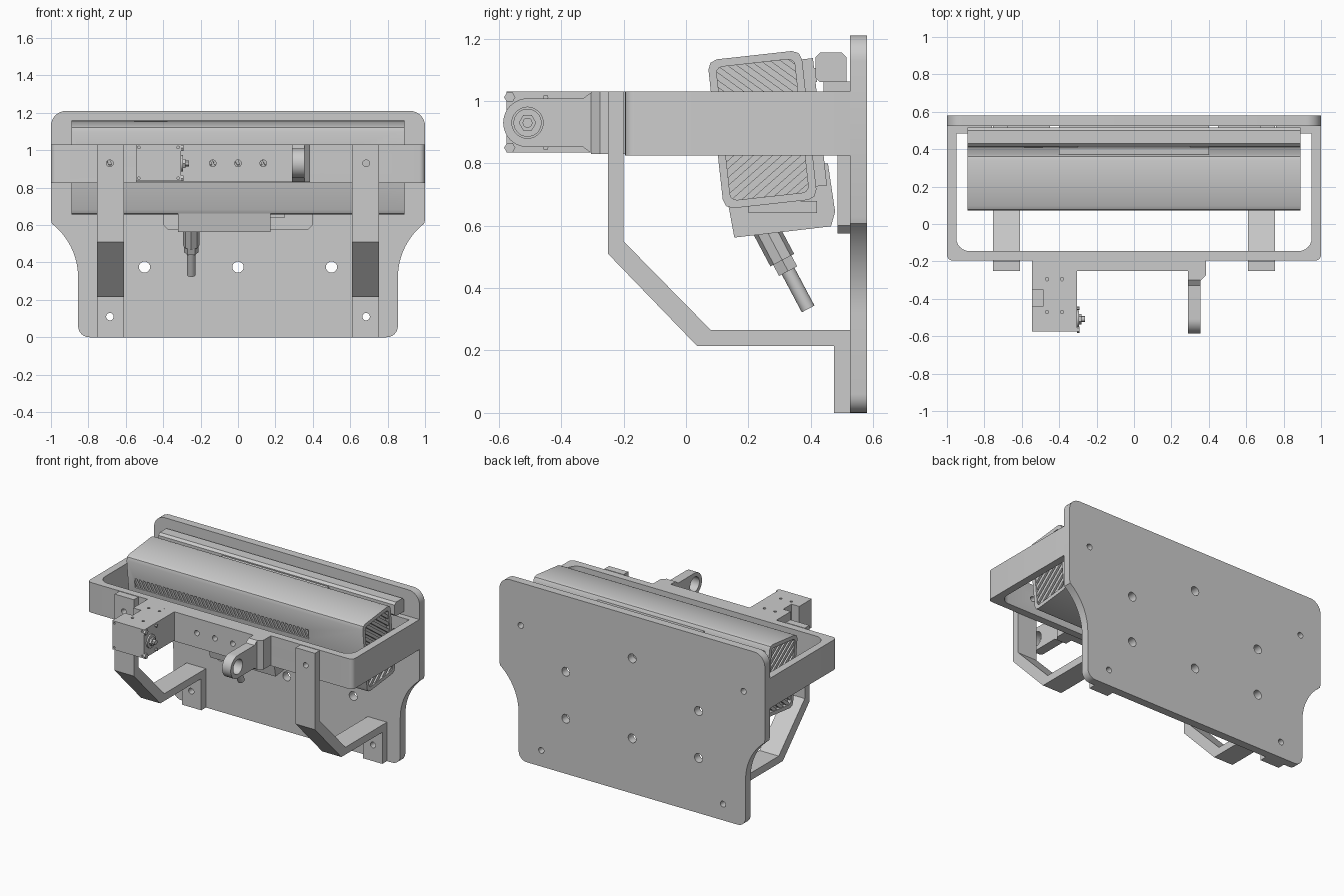
import bpy, bmesh
from math import sin, cos, radians, pi
from mathutils import Vector, Matrix

if "Cube" in bpy.data.objects:
    bpy.data.objects.remove(bpy.data.objects["Cube"])

MAPS = {'X': lambda u, v, w: (w, u, v), 'Y': lambda u, v, w: (u, w, v), 'Z': lambda u, v, w: (u, v, w)}


def finish(name, bm, matrix=None):
    bmesh.ops.recalc_face_normals(bm, faces=bm.faces)
    me = bpy.data.meshes.new(name)
    bm.to_mesh(me)
    bm.free()
    if matrix:
        me.transform(matrix)
    ob = bpy.data.objects.new(name, me)
    bpy.context.collection.objects.link(ob)
    return ob


def prism(name, pts, axis, a, b, matrix=None):
    """Extrude a 2D profile along an axis from a to b."""
    bm = bmesh.new()
    f = bm.faces.new([bm.verts.new(MAPS[axis](u, v, a)) for u, v in pts])
    r = bmesh.ops.extrude_face_region(bm, geom=[f])
    off = Vector(MAPS[axis](0, 0, b - a))
    bmesh.ops.translate(bm, vec=off, verts=[g for g in r['geom'] if isinstance(g, bmesh.types.BMVert)])
    return finish(name, bm, matrix)


def arc(cx, cy, r, a0, a1, n=8):
    return [(cx + r * cos(radians(a0 + (a1 - a0) * i / n)),
             cy + r * sin(radians(a0 + (a1 - a0) * i / n))) for i in range(n + 1)]


def rect(u0, v0, u1, v1):
    return [(u0, v0), (u1, v0), (u1, v1), (u0, v1)]


def rrect(u0, v0, u1, v1, r, n=3):
    return (arc(u0 + r, v0 + r, r, 180, 270, n) + arc(u1 - r, v0 + r, r, 270, 360, n)
            + arc(u1 - r, v1 - r, r, 0, 90, n) + arc(u0 + r, v1 - r, r, 90, 180, n))


def box(name, x, y, z, matrix=None):
    return prism(name, rect(x[0], y[0], x[1], y[1]), 'Z', z[0], z[1], matrix)


def disc(name, axis, u, v, r, a, b, n=24, matrix=None):
    return prism(name, arc(u, v, r, 0, 360 - 360 / n, n - 1), axis, a, b, matrix)


def cut(ob, *cutters):
    for c in cutters:
        m = ob.modifiers.new('cut', 'BOOLEAN')
        m.operation, m.solver, m.object = 'DIFFERENCE', 'EXACT', c
        bpy.context.view_layer.objects.active = ob
        bpy.ops.object.modifier_apply(modifier=m.name)
        bpy.data.objects.remove(c)


def hole(axis, u, v, r, a, b, n=20):
    return disc('hole_cutter', axis, u, v, r, a, b, n)


def mirrored(half):
    return half + [(-u, v) for u, v in reversed(half)]


# Back plate with concave lower flanks and mounting holes
half = (arc(0.795, 0.06, 0.06, 270, 360, 6) + arc(1.22, 0.32, 0.365, 180, 128, 12)
        + [(1.0, 0.63)] + arc(0.92, 1.13, 0.08, 0, 90, 8))
plate = prism('back_plate', mirrored(half), 'Y', 0.525, 0.58)
big = [(-.5, .375), (0, .375), (.5, .375), (-.5, .695), (.5, .695), (0, .92)]
small = [(s * x, z) for s in (-1, 1) for x, z in ((.685, .11), (.84, .92))]
cut(plate, *[hole('Y', x, z, .03, .4, .7) for x, z in big],
    *[hole('Y', x, z, .02, .4, .7) for x, z in small])

# U-shaped guard frame with inward flanges at the back
outer = arc(0.97, -0.165, 0.03, 270, 360, 5) + [(1.0, 0.525), (0.76, 0.525), (0.76, 0.485), (0.95, 0.485)]
inner = arc(0.88, -0.075, 0.07, 360, 270, 6)
frame = prism('guard_frame', mirrored(outer + inner), 'Z', 0.825, 1.03)
cut(frame, *[hole('Y', s * .84, .92, .02, .4, .53) for s in (-1, 1)],
    *[hole('Y', x, .93, .018, -.3, 0) for x in (-.685, -.135, 0, .135, .685)])

# Front mounting plate
front = box('front_mount_plate', (-0.545, 0.385), (-0.25, -0.195), (0.83, 1.03))
cut(front, *[hole('Y', x, .93, .018, -.4, 0) for x in (-.135, 0, .135)])

# Bent support brackets
bent = [(-.25, 1.03), (-.25, .51), (.035, .215), (.475, .215), (.475, 0), (.525, 0),
        (.525, .265), (.08, .265), (-.2, .55), (-.2, 1.03)]
for side, s in (('left', -1), ('right', 1)):
    br = prism('support_bracket_' + side, bent, 'X', s * .61, s * .755)
    cut(br, hole('Y', s * .685, .93, .018, -.4, 0), hole('Y', s * .685, .11, .02, .4, .6))

# Pivot lug with its base
lug = prism('pivot_lug', arc(-.508, .93, .078, 90, 270, 20)
            + [(-.33, .852), (-.30, .83), (-.25, .83), (-.25, 1.03), (-.30, 1.03), (-.33, 1.008)], 'X', .29, .355)
cut(lug, hole('X', -.508, .93, .05, .2, .5, 32))
prism('lug_gusset', [(.355, -.25), (.385, -.25), (.385, -.275), (.355, -.305)], 'Z', .83, 1.03)

# Drive unit: notched block, output hub and fixing screws
drive = box('drive_block', (-.545, -.305), (-.575, -.25), (.835, 1.03))
cut(drive, box('notch_cutter', (-.6, -.487), (-.44, -.35), (.88, 1.1)),
    *[hole('Z', x, y, .009, 1.0, 1.1, 12) for x in (-.465, -.385) for y in (-.295, -.47)],
    *[hole('Y', x, z, .007, -.6, -.55, 12) for x in (-.53, -.32) for z in (.85, 1.015)])
disc('drive_flange', 'X', -.508, .93, .045, -.305, -.295, 28)
disc('drive_hub', 'X', -.508, .93, .028, -.295, -.28, 6)
disc('drive_shaft', 'X', -.508, .93, .016, -.28, -.262, 12)
for i, (y, z, r) in enumerate([(-.565, 1.012, .018), (-.565, .85, .018), (-.45, 1.012, .009), (-.45, .85, .009)]):
    disc(f'drive_screw_{i}', 'X', y, z, r, -.305, -.292, 6)

# Tilted main body, recessed at both ends and along a front vent
T = Matrix.Translation((0, .245, .908)) @ Matrix.Rotation(radians(6.3), 4, 'X')
HW, HH = .151, .24
body = prism('main_body', rrect(-HW, -HH, HW, HH, .03, 2), 'X', -.89, .89, T)
gw, gh = HW - .025, HH - .025
ends = [prism('end_cutter', rrect(-gw, -gh, gw, gh, .02, 3), 'X', s * .865, s * .95, T) for s in (-1, 1)]
vent = (-.84, .47, .03, .095)
cut(body, *ends, box('vent_cutter', vent[:2], (-.2, -HW + .02), vent[2:], T))


def bars(name, axis, lim, w0, w1, slope, step, thick):
    """Diagonal slats clipped to a rectangle."""
    u0, u1, v0, v1 = lim
    bm = bmesh.new()
    rise = slope * (u1 - u0)
    v = v0 - abs(rise)
    while v < v1 + abs(rise):
        q = [(u0, v), (u1, v + rise), (u1, v + rise + thick), (u0, v + thick)]
        vs = [[bm.verts.new(MAPS[axis](a, b, w)) for a, b in q] for w in (w0, w1)]
        bm.faces.new(vs[0])
        bm.faces.new(vs[1])
        for i in range(4):
            j = (i + 1) % 4
            bm.faces.new([vs[0][i], vs[0][j], vs[1][j], vs[1][i]])
        v += step
    for lv, sg in ((v0, -1), (v1, 1)):
        bmesh.ops.bisect_plane(bm, geom=bm.verts[:] + bm.edges[:] + bm.faces[:],
                               plane_co=Vector(MAPS[axis](0, lv, 0)),
                               plane_no=Vector(MAPS[axis](0, sg, 0)), clear_outer=True)
    return finish(name, bm, T)


for side, s in (('left', -1), ('right', 1)):
    bars('end_grille_upper_' + side, 'X', (-gw, gw, .0, gh), s * .864, s * .884, -.9, .05, .028)
    bars('end_grille_lower_' + side, 'X', (-gw, gw, -gh, 0), s * .864, s * .884, .7, .05, .028)

# Front vent slats, sheared in one row
n = 44
for i in range(n):
    x = vent[0] + (vent[1] - vent[0] - .03) * i / (n - 1)
    prism(f'vent_slat_{i}', [(x - .012, vent[3]), (x + .002, vent[3]), (x + .03, vent[2]), (x + .016, vent[2])],
          'Y', -HW + .002, -HW + .021, T)

# Rear slab on the body and lower housing
box('rear_slab', (-.4, .4), (HW - .005, HW + .035), (-.2, .21), T)
prism('lower_housing', [(.135, .67), (.155, .562), (.465, .598), (.478, .645), (.455, .80), (.40, .80)],
      'X', -.32, .175)
box('housing_tab', (.17, .25), (.2, .42), (.64, .68))
prism('rear_mount_plate', [(-.4, .60), (-.375, .575), (.375, .575), (.4, .60), (.4, 1.05), (-.4, 1.05)],
      'Y', .485, .525)

# Cable gland and cable stub on a slanted axis
d = Vector((0, .13, -.245)).normalized()
G = Matrix.Translation((-.25, .25, .60)) @ d.to_track_quat('Z', 'Y').to_matrix().to_4x4()
disc('gland_body', 'Z', 0, 0, .043, 0, .125, 8, G)
disc('gland_nut', 'Z', 0, 0, .038, .125, .165, 6, G)
disc('cable_stub', 'Z', 0, 0, .023, .165, .302, 20, G)

# Upper rear bar with spacers and clips
prism('rear_bar', [(.415, 1.075), (.43, 1.06), (.515, 1.06), (.515, 1.14), (.50, 1.155), (.43, 1.155), (.415, 1.14)],
      'X', -.89, .89)
for side, s in (('left', -1), ('right', 1)):
    box('bar_spacer_' + side, sorted((s * .3, s * .4)), (.355, .42), (1.06, 1.105))
    box('bar_clip_' + side, sorted((s * .45, s * .68)), (.44, .527), (1.03, 1.062))

# Smooth shading with sharp edges kept
for ob in bpy.context.collection.objects:
    ob.select_set(ob.type == 'MESH')
bpy.context.view_layer.objects.active = plate
bpy.ops.object.shade_smooth_by_angle(angle=radians(30))
